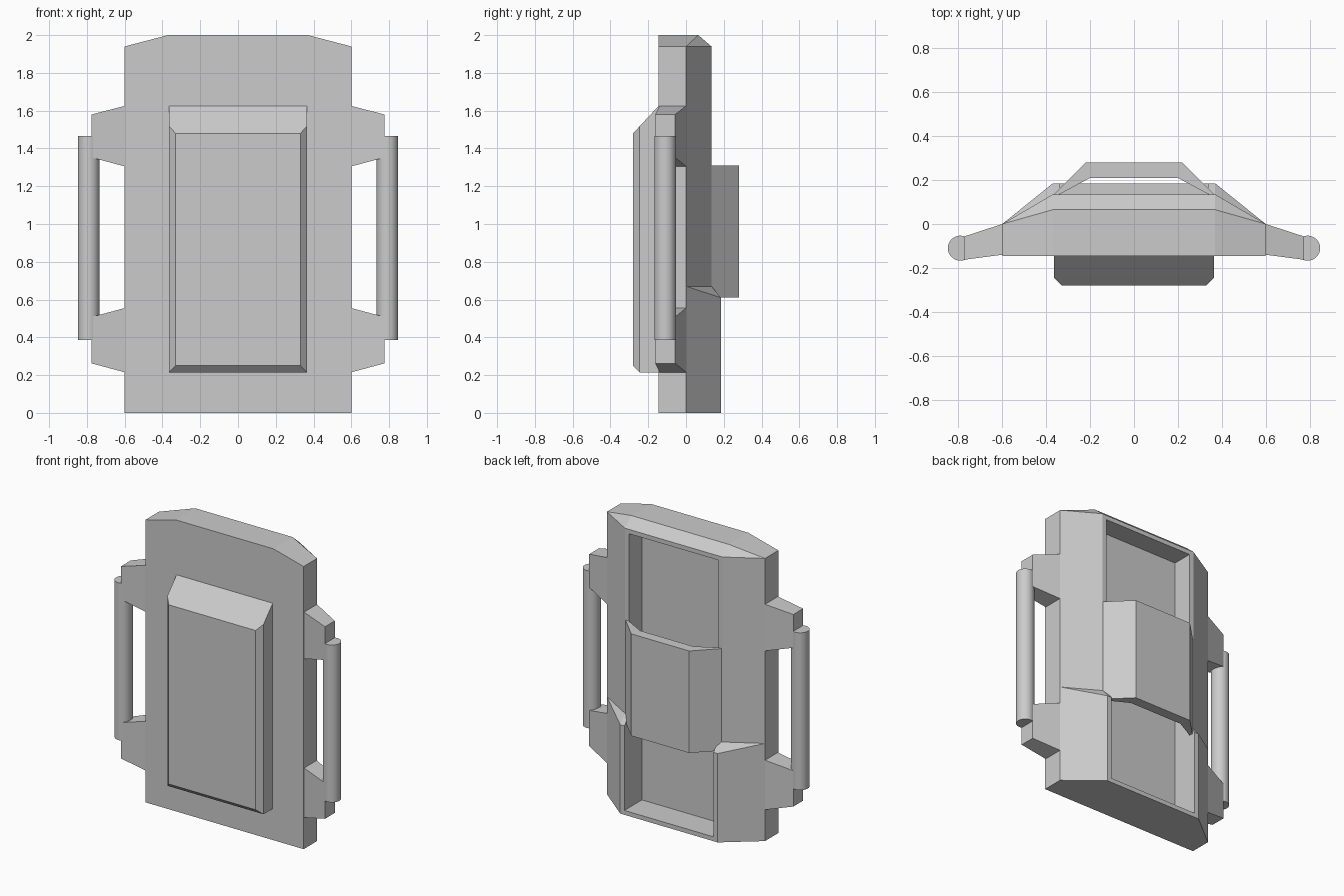
import bpy, bmesh, math

if "Cube" in bpy.data.objects:
    bpy.data.objects.remove(bpy.data.objects["Cube"])

grey = bpy.data.materials.new("plain_grey")
grey.diffuse_color = (0.6, 0.6, 0.6, 1)
grey.use_nodes = True
grey.node_tree.nodes["Principled BSDF"].inputs["Base Color"].default_value = grey.diffuse_color


def finish(bm, name):
    bmesh.ops.recalc_face_normals(bm, faces=bm.faces)
    me = bpy.data.meshes.new(name)
    bm.to_mesh(me)
    bm.free()
    me.materials.append(grey)
    ob = bpy.data.objects.new(name, me)
    bpy.context.collection.objects.link(ob)
    return ob


def hull(name, pts):
    """Convex solid around the points, with flat areas merged."""
    bm = bmesh.new()
    for p in pts:
        bm.verts.new(p)
    bmesh.ops.convex_hull(bm, input=bm.verts)
    bmesh.ops.dissolve_limit(bm, angle_limit=0.005, verts=bm.verts, edges=bm.edges)
    return finish(bm, name)


def mirrored(pts):
    return [(s * x, y, z) for x, y, z in pts for s in (1, -1)]


def prism(name, profile, z0, z1):
    """Extrude an xy profile upward."""
    bm = bmesh.new()
    face = bm.faces.new([bm.verts.new((x, y, z0)) for x, y in profile])
    new = bmesh.ops.extrude_face_region(bm, geom=[face])["geom"]
    bmesh.ops.translate(bm, vec=(0, 0, z1 - z0),
                        verts=[v for v in new if isinstance(v, bmesh.types.BMVert)])
    return finish(bm, name)


FRONT = -0.145


def section(z, back):
    return [(0.6, FRONT, z), (0.6, 0, z), (0.37, back, z)]


# Main body: thicker base below, chamfered top above
lower_body = hull("lower_body", mirrored(
    section(0, 0.185) + section(0.67, 0.135) + [(0.37, 0.185, 0.61)]))
upper_body = hull("upper_body", mirrored(
    section(0.67, 0.135) + section(1.94, 0.135)
    + [(0.37, FRONT, 2), (0.37, 0.065, 2)]))

# Tall recess cut into the back
cutter = hull("recess_cutter", mirrored(
    [(0.338, y, z) for y in (-0.005, 0.5) for z in (0.03, 1.91)]))
cutter.hide_render = True
for ob in (lower_body, upper_body):
    mod = ob.modifiers.new("recess", 'BOOLEAN')
    mod.operation = 'DIFFERENCE'
    mod.solver = 'EXACT'
    mod.object = cutter
    bpy.context.view_layer.objects.active = ob
    bpy.ops.object.modifier_apply(modifier=mod.name)
bpy.data.objects.remove(cutter)

# Raised band bridging the recess
prism("back_band", [(0.365, 0.135), (0.22, 0.28), (-0.22, 0.28), (-0.365, 0.135),
                    (-0.34, 0.135), (-0.2, 0.21), (0.2, 0.21), (0.34, 0.135)], 0.61, 1.31)

# Bevelled front panel
hull("front_panel", mirrored(
    [(0.365, FRONT, 0.215), (0.365, FRONT, 1.625),
     (0.365, -0.245, 0.215), (0.365, -0.245, 1.518),
     (0.33, -0.28, 0.25), (0.33, -0.28, 1.48)]))

# Handles: two tapered brackets and a round bar on each side
for s, side in ((1, "right"), (-1, "left")):
    for level, (a0, a1, b0, b1) in (("upper", (1.305, 1.625, 1.352, 1.58)),
                                    ("lower", (0.215, 0.555, 0.262, 0.508))):
        hull(f"{side}_{level}_bracket",
             [(s * 0.6, y, z) for y in (-0.14, 0) for z in (a0, a1)]
             + [(s * 0.775, y, z) for y in (-0.163, -0.057) for z in (b0, b1)])
    bpy.ops.mesh.primitive_cylinder_add(vertices=32, radius=0.057, depth=1.08,
                                        location=(s * 0.791, -0.11, 0.925))
    bar = bpy.context.object
    bar.name = f"{side}_handle_bar"
    bar.data.materials.append(grey)
    bpy.ops.object.shade_smooth_by_angle(angle=math.radians(30))
